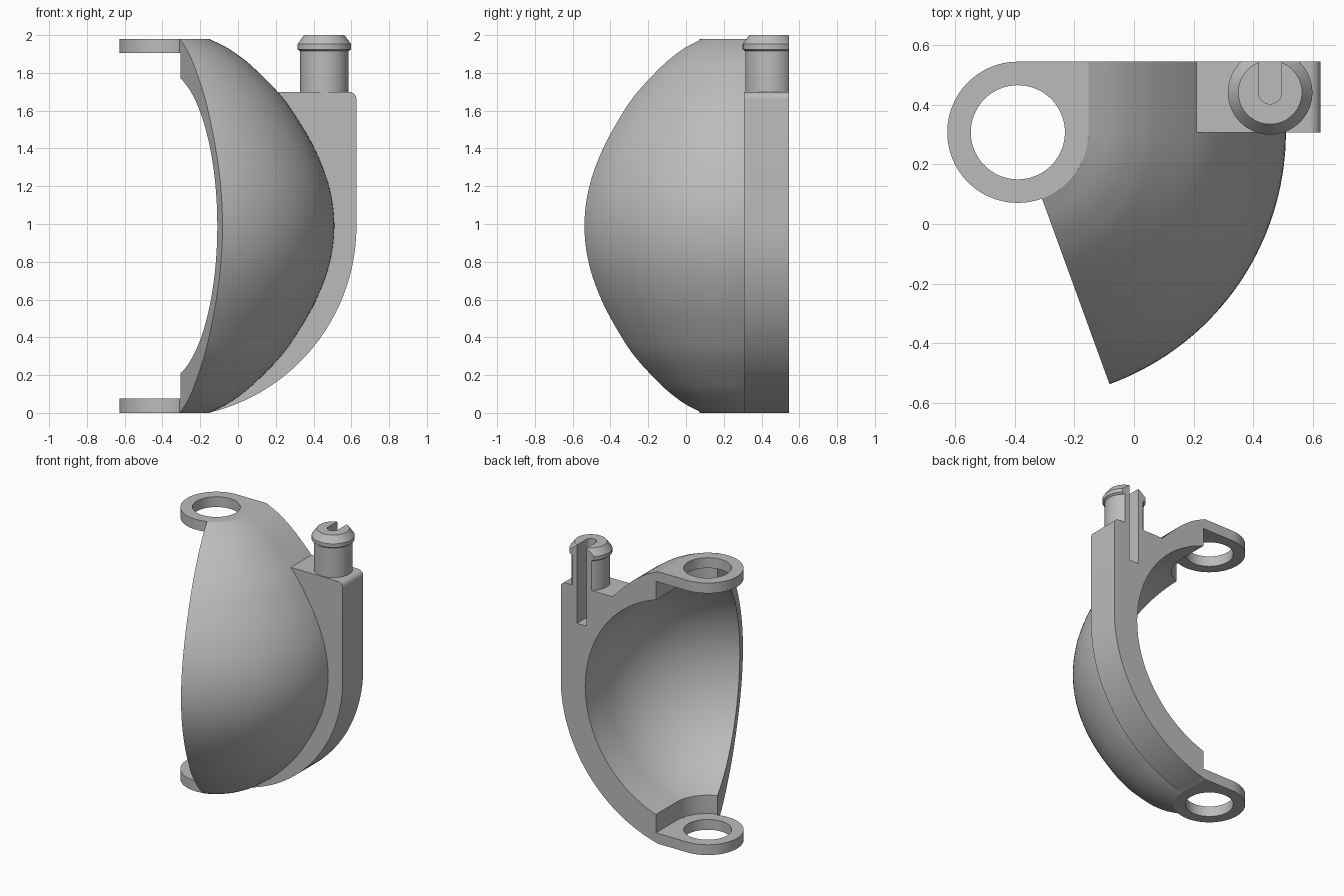
import bpy, bmesh
from math import sin, cos, pi, radians, sqrt
from mathutils import Vector

if "Cube" in bpy.data.objects:
    bpy.data.objects.remove(bpy.data.objects["Cube"], do_unlink=True)

AX, AY, MID = -0.39, 0.308, 0.99     # pivot axis and mid height
BACK, EYE, HOLE, PLATE = 0.545, 0.237, 0.158, 0.075
TOP = 2 * MID

grey = bpy.data.materials.new("plastic_grey")
grey.use_nodes = True
grey.diffuse_color = (0.5, 0.5, 0.5, 1)
grey.node_tree.nodes["Principled BSDF"].inputs["Base Color"].default_value = (0.5, 0.5, 0.5, 1)


def finish(name, bm):
    bmesh.ops.recalc_face_normals(bm, faces=bm.faces)
    mesh = bpy.data.meshes.new(name)
    bm.to_mesh(mesh)
    bm.free()
    mesh.materials.append(grey)
    ob = bpy.data.objects.new(name, mesh)
    bpy.context.collection.objects.link(ob)
    return ob


def loft(name, rings, closed=False, caps=True):
    """Join equal rings of points with quads."""
    bm = bmesh.new()
    vs = [[bm.verts.new(p) for p in ring] for ring in rings]
    n = len(vs[0])
    for i in range(len(vs) if closed else len(vs) - 1):
        a, b = vs[i], vs[(i + 1) % len(vs)]
        for j in range(n):
            k = (j + 1) % n
            bm.faces.new((a[j], a[k], b[k], b[j]))
    if caps and not closed:
        bm.faces.new(vs[0])
        bm.faces.new(vs[-1])
    return finish(name, bm)


def smooth_path(pts, steps=5):
    """Catmull-Rom curve through the points."""
    p = [Vector(q) for q in pts]
    p = [Vector((p[1].x, -p[1].y))] + p + [2 * p[-1] - p[-2]]
    out = []
    for i in range(1, len(p) - 2):
        a, b, c, d = p[i - 1:i + 3]
        for s in range(steps):
            t = s / steps
            out.append(0.5 * (2 * b + (c - a) * t + (2 * a - 5 * b + 4 * c - d) * t * t
                              + (3 * b - a - 3 * c + d) * t ** 3))
    return out + [p[-2]]


# Half of the outer profile, from the widest point to the flat top
half = smooth_path([(0.9, 0), (0.875, 0.2), (0.8, 0.4), (0.69, 0.59), (0.6, 0.71),
                    (0.47, 0.84), (0.39, 0.905), (0.32, 0.95), (EYE, MID)])
outer = [(p.x, MID - p.y) for p in reversed(half)] + [(p.x, MID + p.y) for p in half[1:]]

# Spherical inside of the shell, with a stepped clearance around the eyes
BALL, STEP = 0.82, 0.25
rise = sqrt(BALL ** 2 - STEP ** 2)
inner = []
for i in range(41):
    h = rise * sin(pi / 2 * (1 - i / 20))
    inner.append((sqrt(BALL ** 2 - h * h), MID + h))
section = (outer + [(EYE, TOP - PLATE), (STEP, TOP - PLATE)] + inner
           + [(STEP, PLATE), (EYE, PLATE)])

# Shell: turned through 70 degrees, then carried straight to the back
rings = []
for i in range(37):
    a = radians(-70 + 70 * i / 36)
    rings.append([(AX + r * cos(a), AY + r * sin(a), z) for r, z in section])
rings.append([(AX + r, BACK, z) for r, z in section])
shell = loft("curved_shell", rings)


# Eyes: round lugs with one square corner that blends into the shell
def eye(name, z0, z1):
    loops = []
    for i in range(96):
        a = 2 * pi * i / 96
        c, s = cos(a), sin(a)
        k = EYE / max(c, s) if c > 0 and s > 0 else EYE
        loops.append([(AX + r * c, AY + r * s, z)
                      for r, z in ((HOLE, z0), (k, z0), (k, z1), (HOLE, z1))])
    return loft(name, loops, closed=True)


parts = [shell, eye("lower_eye", 0, PLATE), eye("upper_eye", TOP - PLATE, TOP)]

# Back bracket: outline around the shell, with a rounded top corner
SHELF, SIDE, FILLET = 1.70, 0.627, 0.04
R = SIDE - AX
outline = [(AX + R * cos(radians(a)), MID + R * sin(radians(a))) for a in range(-76, 1, 2)]
for i in range(9):
    a = pi / 2 * i / 8
    outline.append((SIDE - FILLET + FILLET * cos(a), SHELF - FILLET + FILLET * sin(a)))
edge = [(AX + r, z) for r, z in outer if z <= SHELF + 0.001]
outline += reversed(edge)
bracket = loft("back_bracket", [[(x, y, z) for x, z in outline] for y in (AY, BACK)])

# Snap peg: turned profile, sliced flat at the back
PX, PY = 0.457, 0.442
profile = [(0.128, SHELF), (0.128, 1.915), (0.142, 1.925), (0.142, 1.952), (0.107, 2.0)]
peg = loft("snap_peg", [[(PX + r * cos(2 * pi * i / 64), PY + r * sin(2 * pi * i / 64), z)
                         for i in range(64)] for r, z in profile])
bm = bmesh.new()
bm.from_mesh(peg.data)
cut = bmesh.ops.bisect_plane(bm, geom=bm.verts[:] + bm.edges[:] + bm.faces[:],
                             plane_co=(0, BACK, 0), plane_no=(0, 1, 0), clear_outer=True)
bmesh.ops.holes_fill(bm, edges=[e for e in bm.edges if e.is_boundary])
bmesh.ops.recalc_face_normals(bm, faces=bm.faces)
bm.to_mesh(peg.data)
bm.free()

# Round-ended slot through the back of the peg and bracket
W = 0.039
slot = [(PX + W * cos(pi + pi * i / 16), PY + W * sin(pi + pi * i / 16)) for i in range(17)]
slot += [(PX + W, BACK + 0.1), (PX - W, BACK + 0.1)]
cutter = loft("slot_cutter", [[(x, y, z) for x, y in slot] for z in (1.43, 2.1)])
cutter.hide_render = True
for ob in (bracket, peg):
    mod = ob.modifiers.new("slot", "BOOLEAN")
    mod.operation = "DIFFERENCE"
    mod.solver = "EXACT"
    mod.object = cutter
    bpy.context.view_layer.objects.active = ob
    bpy.ops.object.modifier_apply(modifier=mod.name)
bpy.data.objects.remove(cutter, do_unlink=True)

# Smooth the round surfaces and keep the corners crisp
bpy.ops.object.select_all(action="DESELECT")
for ob in parts + [bracket, peg]:
    ob.select_set(True)
bpy.context.view_layer.objects.active = shell
bpy.ops.object.shade_smooth_by_angle(angle=radians(25))
